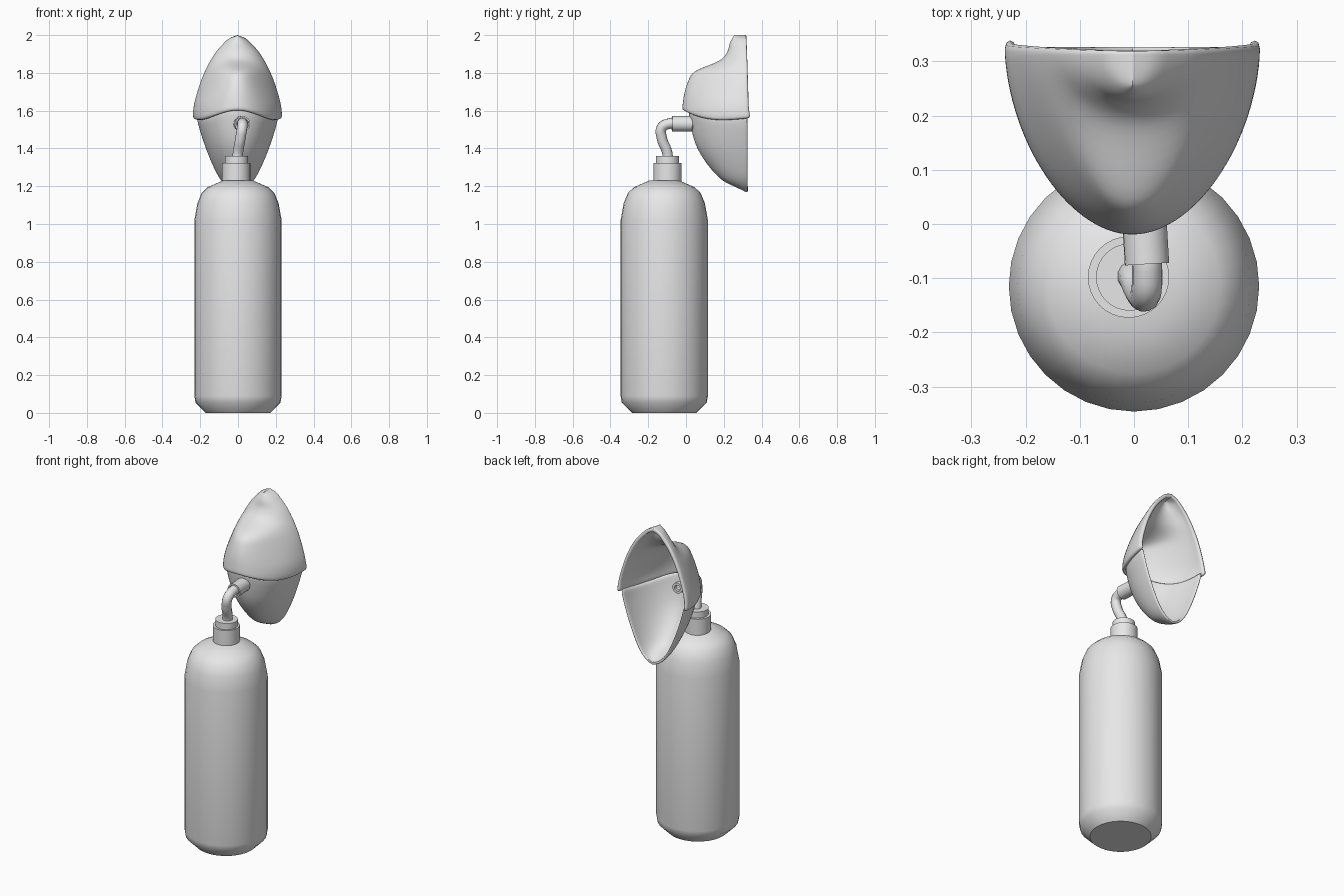
import bpy, bmesh
from math import sin, cos, pi
from mathutils import Vector

if "Cube" in bpy.data.objects:
    bpy.data.objects.remove(bpy.data.objects["Cube"])

grey = bpy.data.materials.new("light grey")
grey.use_nodes = True
grey.diffuse_color = (0.8, 0.8, 0.8, 1)
grey.node_tree.nodes["Principled BSDF"].inputs["Base Color"].default_value = grey.diffuse_color


def add_object(name, bm):
    mesh = bpy.data.meshes.new(name)
    bm.to_mesh(mesh)
    bm.free()
    mesh.materials.append(grey)
    obj = bpy.data.objects.new(name, mesh)
    bpy.context.collection.objects.link(obj)
    return obj


def smooth(obj, angle=0.7):
    bpy.ops.object.select_all(action="DESELECT")
    obj.select_set(True)
    bpy.context.view_layer.objects.active = obj
    bpy.ops.object.shade_smooth_by_angle(angle=angle)


def lathe(name, profile, origin, axis=(0, 0, 1), segments=32):
    """Closed solid of revolution from (radius, height) pairs."""
    bm = bmesh.new()
    rings = [[bm.verts.new((r * cos(2 * pi * i / segments), r * sin(2 * pi * i / segments), h))
              for i in range(segments)] for r, h in profile]
    for a, b in zip(rings, rings[1:]):
        for i in range(segments):
            k = (i + 1) % segments
            bm.faces.new((a[i], a[k], b[k], b[i]))
    bm.faces.new(rings[0][::-1])
    bm.faces.new(rings[-1])
    obj = add_object(name, bm)
    obj.location = origin
    obj.rotation_euler = Vector((0, 0, 1)).rotation_difference(Vector(axis)).to_euler()
    smooth(obj)
    return obj


def sample(table, z):
    """Smooth interpolation through (height, value) pairs in rising order."""
    z = min(max(z, table[0][0]), table[-1][0])
    n = len(table)
    i = next(k for k in range(n - 1) if z <= table[k + 1][0])

    def slope(k):
        a, b = table[max(k - 1, 0)], table[min(k + 1, n - 1)]
        return (b[1] - a[1]) / (b[0] - a[0])
    (z0, v0), (z1, v1) = table[i], table[i + 1]
    h = z1 - z0
    t = (z - z0) / h
    return (v0 * (1 + 2 * t) * (1 - t) ** 2 + v1 * t * t * (3 - 2 * t)
            + h * slope(i) * t * (1 - t) ** 2 - h * slope(i + 1) * t * t * (1 - t))


def shell(name, point, rows, columns, thickness):
    """Open bowl from a surface function, thickened inwards."""
    bm = bmesh.new()
    grid = [[bm.verts.new(point(j / rows, -pi / 2 + pi * i / columns))
             for i in range(columns + 1)] for j in range(rows + 1)]
    for a, b in zip(grid, grid[1:]):
        for i in range(columns):
            bm.faces.new((a[i], a[i + 1], b[i + 1], b[i]))
    bmesh.ops.remove_doubles(bm, verts=bm.verts, dist=0.0005)
    obj = add_object(name, bm)
    solid = obj.modifiers.new("thickness", "SOLIDIFY")
    solid.thickness = thickness
    solid.offset = -1
    obj.modifiers.new("rounding", "SUBSURF").levels = 1
    obj.modifiers["rounding"].render_levels = 1
    for poly in obj.data.polygons:
        poly.use_smooth = True
    return obj


# Tank with chamfered base and rounded shoulder
lathe("tank", [(0.17, 0), (0.225, 0.055), (0.231, 0.09), (0.231, 1.02), (0.215, 1.11),
               (0.192, 1.165), (0.16, 1.195), (0.08, 1.23)], (0, -0.115, 0))

# Valve neck and its cap
lathe("valve_neck", [(0.075, 1.2), (0.075, 1.322)], (-0.01, -0.098, 0))
lathe("valve_cap", [(0.062, 1.3), (0.062, 1.36)], (-0.008, -0.098, 0))

# Bent hose
curve = bpy.data.curves.new("hose", "CURVE")
curve.dimensions = "3D"
curve.bevel_depth = 0.028
curve.bevel_resolution = 4
curve.resolution_u = 8
curve.use_fill_caps = True
path = [(-0.005, -0.095, 1.34), (0, -0.1, 1.38), (0.013, -0.128, 1.455),
        (0.022, -0.128, 1.51), (0.024, -0.085, 1.532), (0.022, -0.04, 1.532)]
spline = curve.splines.new("BEZIER")
spline.bezier_points.add(len(path) - 1)
for p, co in zip(spline.bezier_points, path):
    p.co = co
    p.handle_left_type = p.handle_right_type = "AUTO"
curve.materials.append(grey)
hose = bpy.data.objects.new("hose", curve)
bpy.context.collection.objects.link(hose)

# Inlet fitting, running through the mask wall and hollow inside
lathe("inlet_fitting", [(0.033, 0.02), (0.033, 0), (0.041, 0), (0.041, 0.105), (0.032, 0.11),
                        (0.032, 0.135), (0.018, 0.135), (0.018, 0.11)],
      (0.024, -0.074, 1.53), (-0.06, 1, 0), 20)

# Mask outlines: half width and front position by height
upper_width = [(1.5, 0.222), (1.6, 0.235), (1.7, 0.213), (1.8, 0.177), (1.9, 0.122),
               (1.96, 0.07), (1.985, 0.04), (2.0, 0)]
upper_front = [(1.5, -0.01), (1.605, -0.018), (1.68, -0.012), (1.76, 0.012), (1.81, 0.045),
               (1.84, 0.12), (1.865, 0.18), (1.91, 0.218), (1.96, 0.233), (2.0, 0.255)]
bowl_depth = [(1.5, 0.34), (1.62, 0.3), (1.75, 0.2), (1.85, 0.13), (1.95, 0.095), (2.0, 0.065)]
lower_width = [(1.17, 0), (1.18, 0.03), (1.2, 0.06), (1.25, 0.1), (1.35, 0.148),
               (1.45, 0.185), (1.55, 0.214), (1.62, 0.222)]
lower_front = [(1.17, 0.315), (1.195, 0.265), (1.225, 0.2), (1.3, 0.125), (1.39, 0.065),
               (1.46, 0.038), (1.56, 0.018), (1.62, 0.012)]


def seam(a):
    c = cos(a)
    return 1.54 + 0.062 * c ** 4 + 0.02 * (1 - c) ** 2


def upper_point(t, a):
    base = seam(a)
    z = base + (2.0 - base) * sin(t * pi / 2)
    c = max(cos(a), 0)
    lip = max(0, 1 - t / 0.06)
    w = max(sample(upper_width, z), 0) + 0.005 * lip
    back = 0.335 - 0.015 * max(0, (z - 1.56) / 0.44) + 0.008 * lip
    total = back - sample(upper_front, z)
    bowl = min(sample(bowl_depth, z), total)
    return (w * sin(a) - 0.003, back - bowl * c - (total - bowl) * c ** 3 - 0.004 * lip * c, z)


def lower_point(t, a):
    z = 1.17 + (seam(a) + 0.012 - 1.17) * (1 - cos(t * pi / 2))
    w = max(sample(lower_width, z), 0)
    depth = 0.327 - sample(lower_front, z)
    return (w * sin(a) - 0.003, 0.327 - depth * max(cos(a), 0), z)


# Soft upper mask with nose bulge, and the lower chin shell
shell("mask_upper", upper_point, 26, 32, 0.022)
shell("mask_lower", lower_point, 18, 32, 0.013)
